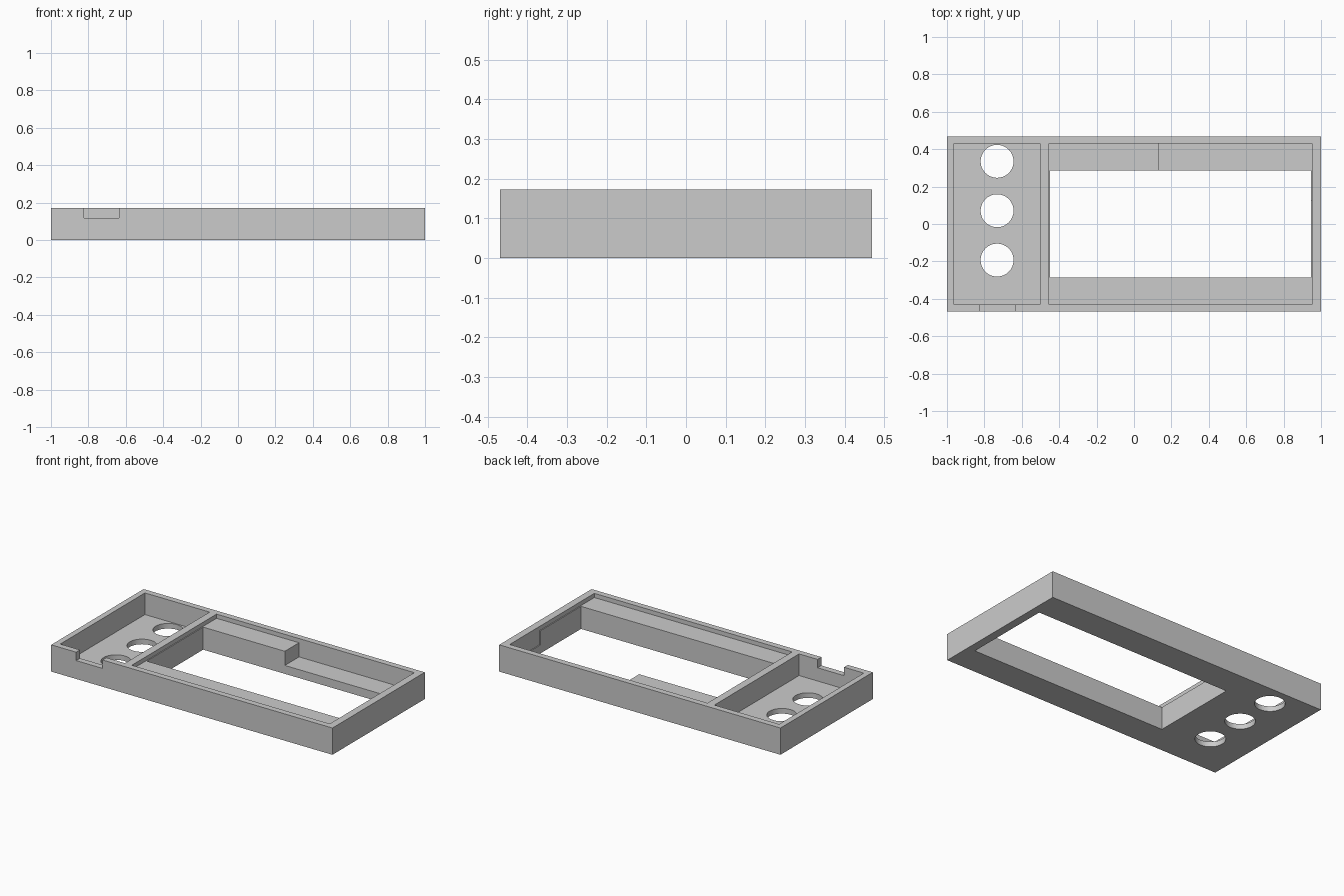
import bpy

cube = bpy.data.objects.get("Cube")
if cube:
    bpy.data.objects.remove(cube, do_unlink=True)

H = 0.172      # body height
OVER = 0.3     # how far open-topped cutters rise
UNDER = -0.1   # how far through-cutters drop

grey = bpy.data.materials.new("plain grey")
grey.use_nodes = True
grey.diffuse_color = (0.6, 0.6, 0.6, 1)
grey.node_tree.nodes["Principled BSDF"].inputs["Base Color"].default_value = grey.diffuse_color


def box(name, x0, x1, y0, y1, z0, z1):
    bpy.ops.mesh.primitive_cube_add(size=1)
    ob = bpy.context.object
    ob.name = name
    ob.data.transform(ob.matrix_world)
    for v in ob.data.vertices:
        v.co = (x1 if v.co.x > 0 else x0, y1 if v.co.y > 0 else y0, z1 if v.co.z > 0 else z0)
    return ob


def hole(name, x, y, radius):
    bpy.ops.mesh.primitive_cylinder_add(vertices=64, radius=radius, depth=0.5, location=(x, y, 0))
    bpy.context.object.name = name
    return bpy.context.object


def cut(body, cutter):
    """Subtract the cutter from the body and discard it."""
    mod = body.modifiers.new(cutter.name, 'BOOLEAN')
    mod.operation = 'DIFFERENCE'
    mod.solver = 'EXACT'
    mod.object = cutter
    bpy.context.view_layer.objects.active = body
    bpy.ops.object.modifier_apply(modifier=mod.name)
    bpy.data.objects.remove(cutter, do_unlink=True)


# Outer block of the enclosure
case = box("enclosure_frame", -1, 1, -0.469, 0.469, 0, H)

# Deep button compartment, with a notch through the front wall
cut(case, box("button_pocket", -0.963, -0.503, -0.43, 0.43, 0.033, OVER))
cut(case, box("cable_notch", -0.823, -0.635, -0.6, -0.40, 0.118, OVER))

# Shallow screen recess, its lowered back corner, and the window
cut(case, box("screen_recess", -0.454, 0.953, -0.43, 0.43, 0.145, OVER))
cut(case, box("lowered_ledge", 0.133, 0.953, 0.126, 0.43, 0.054, OVER))
cut(case, box("screen_window", -0.448, 0.947, -0.286, 0.286, UNDER, OVER))

# Three round button holes through the floor
for i in range(3):
    cut(case, hole("button_hole", -0.732, 0.335 - 0.264 * i, 0.088))

case.data.materials.clear()
case.data.materials.append(grey)
bpy.ops.object.select_all(action='DESELECT')
case.select_set(True)
bpy.context.view_layer.objects.active = case
bpy.ops.object.shade_smooth_by_angle(angle=0.5)
